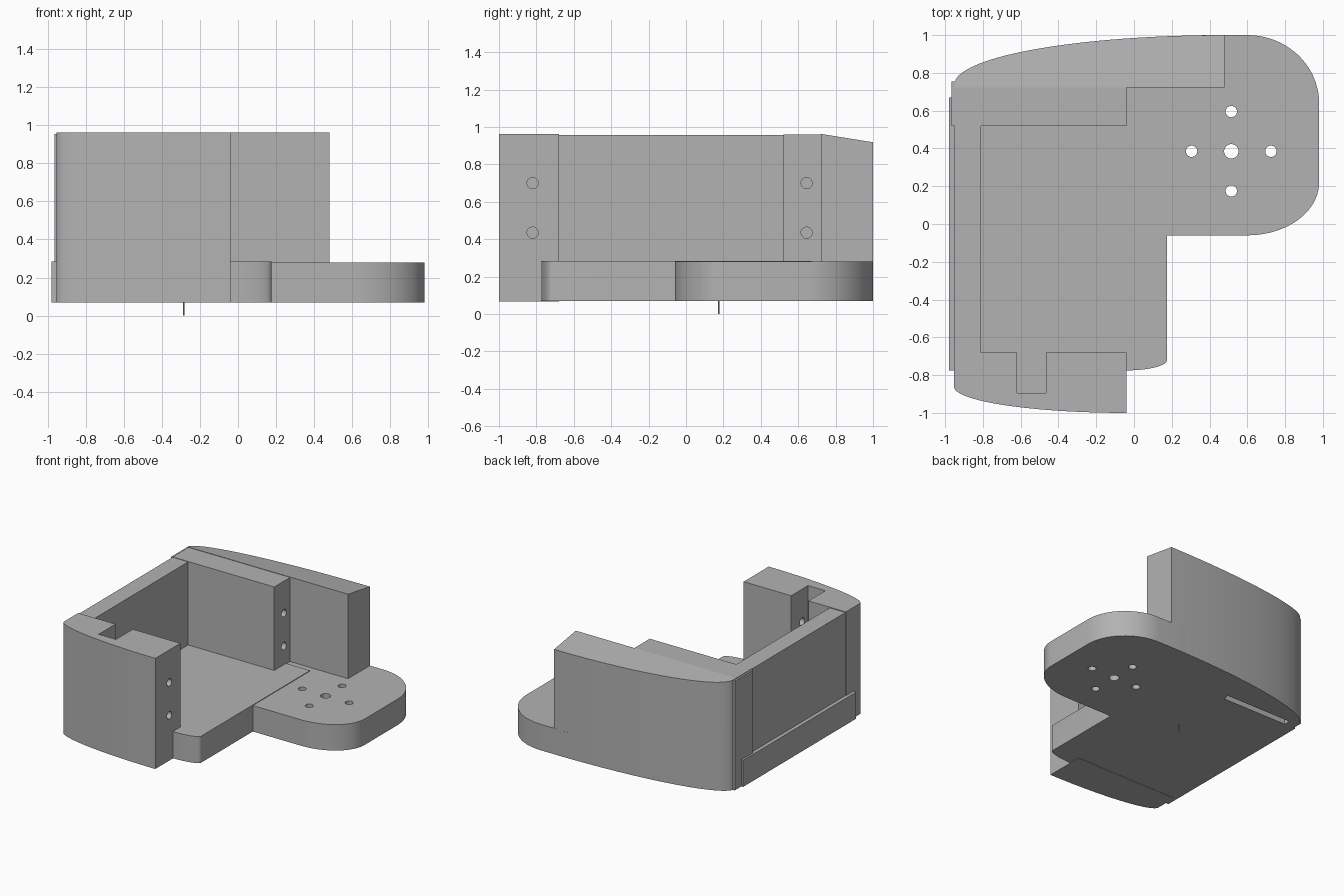
import bpy, bmesh
from math import cos, sin, radians, pi
from mathutils import Matrix

cube = bpy.data.objects.get("Cube")
if cube:
    bpy.data.objects.remove(cube, do_unlink=True)

grey = bpy.data.materials.new("plain grey")
grey.use_nodes = True
grey.diffuse_color = (0.45, 0.45, 0.45, 1)
grey.node_tree.nodes["Principled BSDF"].inputs["Base Color"].default_value = (0.45, 0.45, 0.45, 1)

FLOOR = 0.07      # underside of the body
DECK = 0.285      # top of the base
TOP = 0.96        # top of the walls


def finish(name, bm):
    bmesh.ops.recalc_face_normals(bm, faces=bm.faces)
    mesh = bpy.data.meshes.new(name)
    bm.to_mesh(mesh)
    bm.free()
    mesh.materials.append(grey)
    obj = bpy.data.objects.new(name, mesh)
    bpy.context.collection.objects.link(obj)
    return obj


def prism(name, outline, z0, z1, slope=None):
    """Extrude an outline; slope(y) may give the top height."""
    bm = bmesh.new()
    base = bm.faces.new([bm.verts.new((x, y, z0)) for x, y in outline])
    new = bmesh.ops.extrude_face_region(bm, geom=[base])["geom"]
    for v in new:
        if isinstance(v, bmesh.types.BMVert):
            v.co.z = slope(v.co.y) if slope else z1
    return finish(name, bm)


def box(name, x0, x1, y0, y1, z0, z1):
    return prism(name, [(x0, y0), (x1, y0), (x1, y1), (x0, y1)], z0, z1)


def rod(name, radius, length, centre, axis="Z"):
    bm = bmesh.new()
    turn = Matrix.Rotation(pi / 2, 4, "Y") if axis == "X" else Matrix()
    bmesh.ops.create_cone(bm, cap_ends=True, segments=32, radius1=radius, radius2=radius,
                          depth=length, matrix=Matrix.Translation(centre) @ turn)
    return finish(name, bm)


def arc(cx, cy, a, b, start, end, steps=20):
    """Points on an ellipse between two angles in degrees."""
    angles = [radians(start + (end - start) * i / steps) for i in range(steps + 1)]
    return [(cx + a * cos(t), cy + b * sin(t)) for t in angles]


def cut(obj, cutters):
    for c in cutters:
        mod = obj.modifiers.new("cut", "BOOLEAN")
        mod.operation = "DIFFERENCE"
        mod.solver = "EXACT"
        mod.object = c
        bpy.context.view_layer.objects.active = obj
        bpy.ops.object.modifier_apply(modifier=mod.name)
        bpy.data.objects.remove(c, do_unlink=True)


def screw_holes(y):
    return [rod("hole_cutter", 0.03, 0.5, (-0.25, y, z), "X") for z in (0.435, 0.70)]


# Base tray with a softly rounded front corner
base = prism("base_tray", [(-0.98, -0.775)] + arc(-0.04, -0.72, 0.215, 0.055, -90, 0)
             + [(0.175, 0.67), (-0.98, 0.67)], FLOOR, DECK)

# Rounded mounting plate with five holes
plate = prism("mounting_plate", [(0.175, -0.06)] + arc(0.6, 0.22, 0.38, 0.28, -90, 0)
              + arc(0.6, 0.64, 0.38, 0.36, 0, 90) + arc(0.4, 0.67, 0.7, 0.33, 90, 180),
              FLOOR, 0.28)
cx, cy, r = 0.515, 0.385, 0.21
cut(plate, [rod("hole_cutter", 0.038, 1, (cx, cy, 0.2))]
    + [rod("hole_cutter", 0.03, 1, (cx + dx * r, cy + dy * r, 0.2))
       for dx, dy in ((1, 0), (-1, 0), (0, 1), (0, -1))])

# Curved outer back wall, its top falling towards the rear
back = prism("outer_back_wall", [(-0.95, 0.722), (0.48, 0.722)]
             + arc(0.48, 0.74, 1.43, 0.26, 90, 180, 32), FLOOR, TOP,
             slope=lambda y: 0.963 - 0.16 * (y - 0.722))

# Inner back wall with screw holes, and the corner post beside it
inner = box("inner_back_wall", -0.95, -0.04, 0.52, 0.722, 0.28, TOP)
cut(inner, screw_holes(0.645))
box("corner_post", -0.965, -0.88, 0.52, 0.755, FLOOR, 0.955)

# Side wall
box("side_wall", -0.95, -0.81, -0.69, 0.53, FLOOR, 0.957)

# Curved front block with a slot and screw holes opening into it
front = prism("front_block", arc(-0.04, -0.86, 0.914, 0.14, 180, 270, 32)
              + [(-0.04, -0.68), (-0.954, -0.68)], FLOOR - 0.002, 0.963)
cut(front, [box("slot_cutter", -0.62, -0.465, -0.895, -0.6, DECK, 1.2)] + screw_holes(-0.82))

# Fine pin under the base
rod("locating_pin", 0.003, 0.08, (-0.285, 0.175, 0.04))

# Smooth the curved faces, keep the edges crisp
for obj in bpy.context.collection.objects:
    obj.select_set(obj.type == "MESH")
bpy.context.view_layer.objects.active = base
bpy.ops.object.shade_smooth_by_angle(angle=radians(30))
